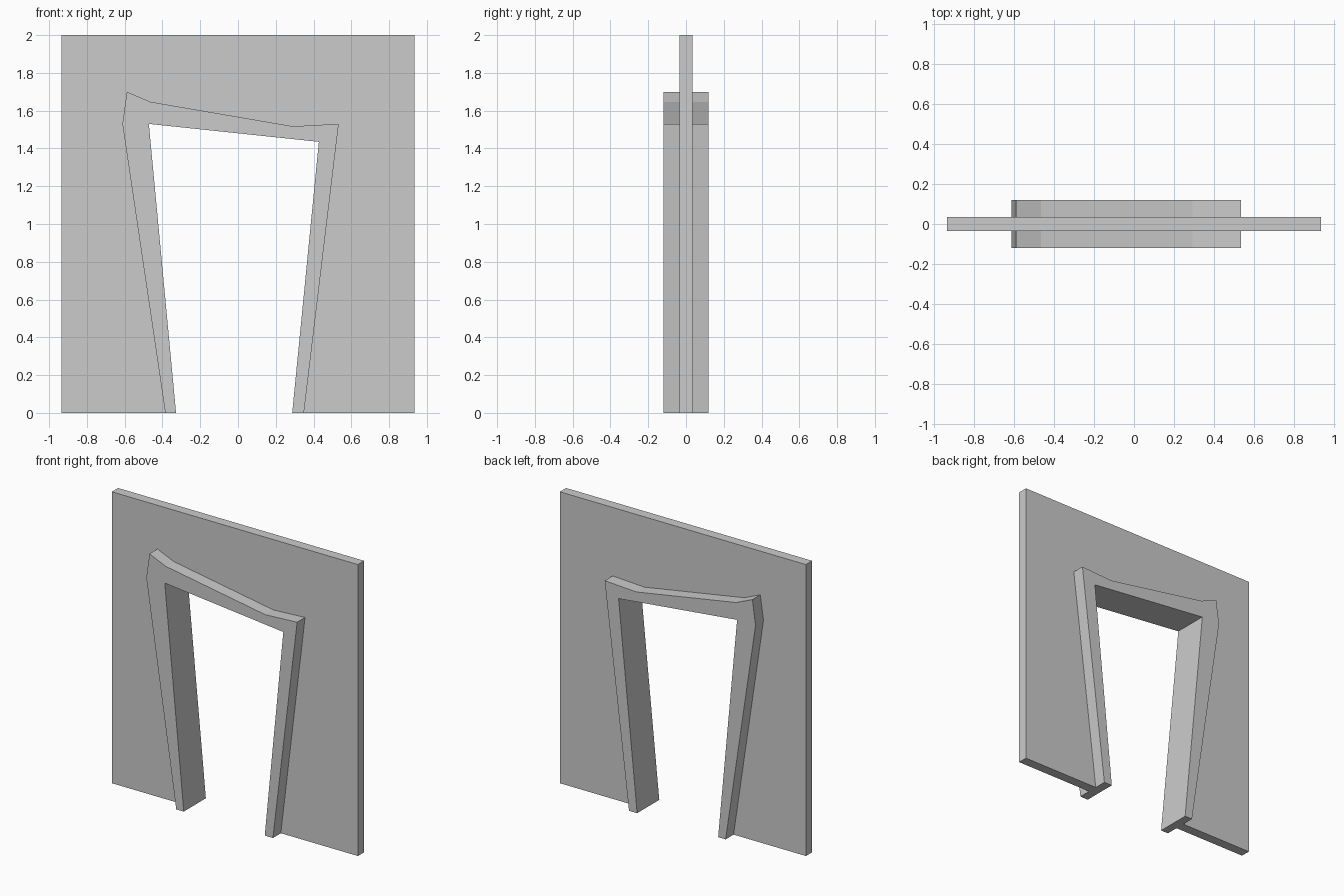
import bpy, bmesh

if "Cube" in bpy.data.objects:
    bpy.data.objects.remove(bpy.data.objects["Cube"])


def slab(name, outline, half_depth):
    """Extrude an x-z outline symmetrically along y."""
    bm = bmesh.new()
    face = bm.faces.new([bm.verts.new((x, -half_depth, z)) for x, z in outline])
    ext = bmesh.ops.extrude_face_region(bm, geom=[face])
    moved = [v for v in ext["geom"] if isinstance(v, bmesh.types.BMVert)]
    bmesh.ops.translate(bm, verts=moved, vec=(0, 2 * half_depth, 0))
    bmesh.ops.recalc_face_normals(bm, faces=bm.faces)
    mesh = bpy.data.meshes.new(name)
    bm.to_mesh(mesh)
    bm.free()
    obj = bpy.data.objects.new(name, mesh)
    bpy.context.collection.objects.link(obj)
    return obj


# Crooked doorway profiles, from left foot over the top to right foot
opening = [(-0.328, 0), (-0.472, 1.53), (0.428, 1.435), (0.287, 0)]
casing = [(-0.385, 0), (-0.612, 1.53), (-0.588, 1.70), (-0.465, 1.647),
          (0.292, 1.517), (0.533, 1.53), (0.349, 0)]

# Door frame, standing proud of the wall on both sides
slab("door_frame", casing + opening[::-1], 0.12)

# Thin wall fitted around the frame
slab("wall", [(0.934, 0), (0.934, 2), (-0.934, 2), (-0.934, 0)] + casing, 0.034)
